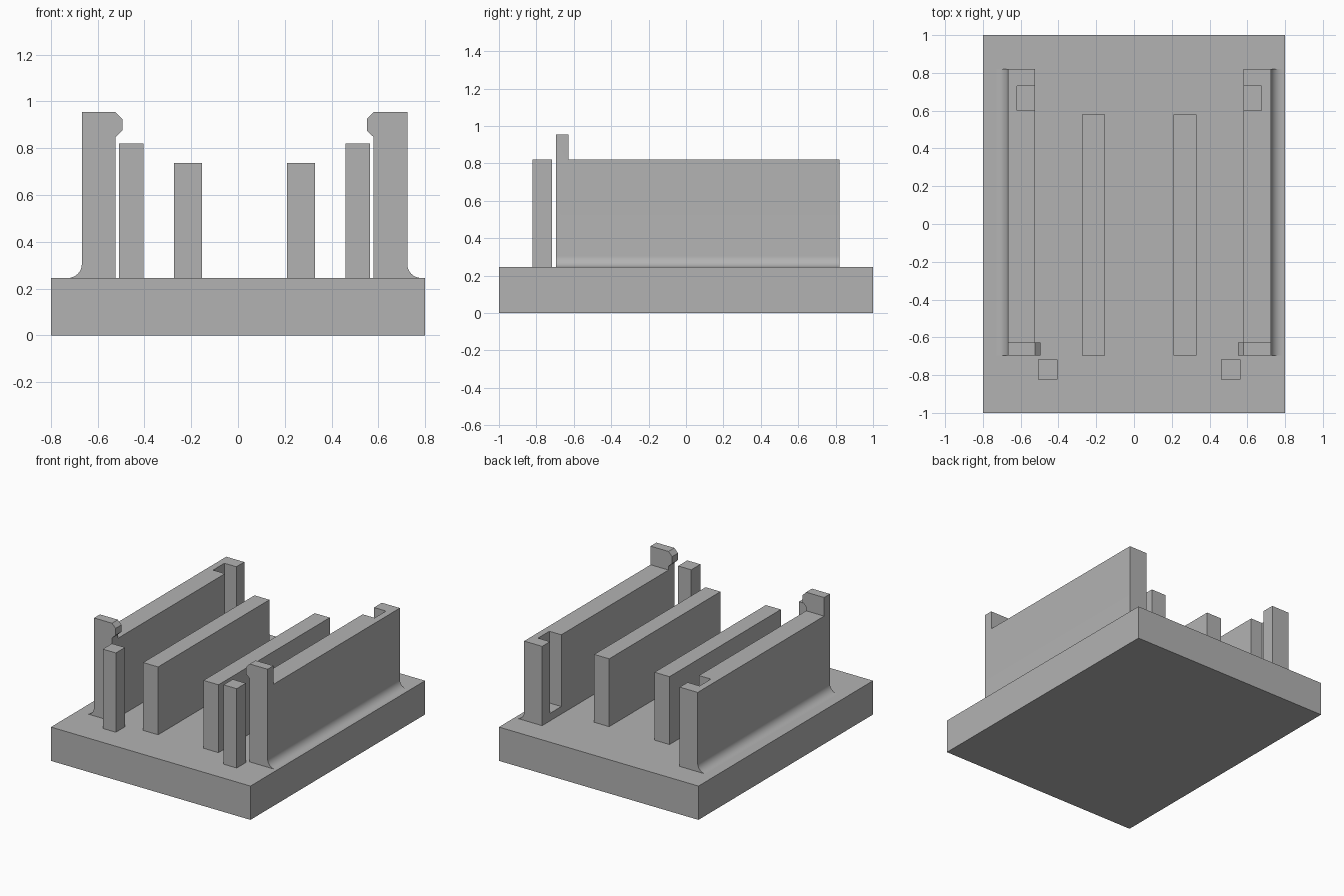
import bpy, bmesh, math

cube = bpy.data.objects.get("Cube")
if cube:
    bpy.data.objects.remove(cube, do_unlink=True)

GREY = (0.45, 0.45, 0.45, 1)
grey = bpy.data.materials.new("plain grey")
grey.use_nodes = True
grey.diffuse_color = GREY
grey.node_tree.nodes["Principled BSDF"].inputs["Base Color"].default_value = GREY

FLOOR, WALL_TOP, HOOK_TOP = 0.245, 0.82, 0.955
AXIS = 0.028  # x of the fixture's own mirror plane


def prism(name, outline, y0, y1):
    """Extrude an x-z outline from y0 to y1."""
    bm = bmesh.new()
    face = bm.faces.new([bm.verts.new((x, y0, z)) for x, z in outline])
    moved = bmesh.ops.extrude_face_region(bm, geom=[face])["geom"]
    verts = [v for v in moved if isinstance(v, bmesh.types.BMVert)]
    bmesh.ops.translate(bm, verts=verts, vec=(0, y1 - y0, 0))
    bmesh.ops.recalc_face_normals(bm, faces=bm.faces)
    mesh = bpy.data.meshes.new(name)
    bm.to_mesh(mesh)
    bm.free()
    mesh.materials.append(grey)
    obj = bpy.data.objects.new(name, mesh)
    bpy.context.collection.objects.link(obj)
    return obj


def box(name, x0, x1, y0, y1, z0, z1):
    return prism(name, [(x0, z0), (x1, z0), (x1, z1), (x0, z1)], y0, y1)


def activate(obj):
    bpy.ops.object.select_all(action="DESELECT")
    obj.select_set(True)
    bpy.context.view_layer.objects.active = obj


def cut(obj, cutter):
    mod = obj.modifiers.new("cut", "BOOLEAN")
    mod.operation, mod.solver, mod.object = "DIFFERENCE", "EXACT", cutter
    activate(obj)
    bpy.ops.object.modifier_apply(modifier=mod.name)
    bpy.data.objects.remove(cutter, do_unlink=True)


def mirror_pair(obj):
    obj.location.x = AXIS
    obj.modifiers.new("pair", "MIRROR")


# Base slab
box("base_plate", -0.8, 0.8, -1, 1, 0, FLOOR)

# Side walls: filleted foot outside, hooked lip inside
OUTER, INNER, LIP, R = 0.696, 0.552, 0.523, 0.06
outline = [(INNER, FLOOR)]
for i in range(13):
    a = math.pi / 2 * i / 12
    outline.append((OUTER + R - R * math.sin(a), FLOOR + R - R * math.cos(a)))
outline += [(OUTER, HOOK_TOP), (INNER, HOOK_TOP), (LIP, 0.925),
            (LIP, 0.875), (INNER, 0.848)]
walls = prism("side_walls", outline, -0.695, 0.82)

# Lower the wall behind the hook, then cut the inner slot near the back
cut(walls, box("lip_cutter", 0.4, 0.9, -0.628, 1, WALL_TOP, 1.1))
cut(walls, box("slot_cutter", 0.4, 0.648, 0.6, 0.73, 0.3, 1.1))
mirror_pair(walls)
activate(walls)
bpy.ops.object.shade_smooth_by_angle(angle=math.radians(20))

# Inner ribs and front stop posts
mirror_pair(box("inner_ribs", 0.182, 0.302, -0.695, 0.58, FLOOR, 0.737))
mirror_pair(box("front_posts", 0.432, 0.537, -0.822, -0.717, FLOOR, WALL_TOP))
